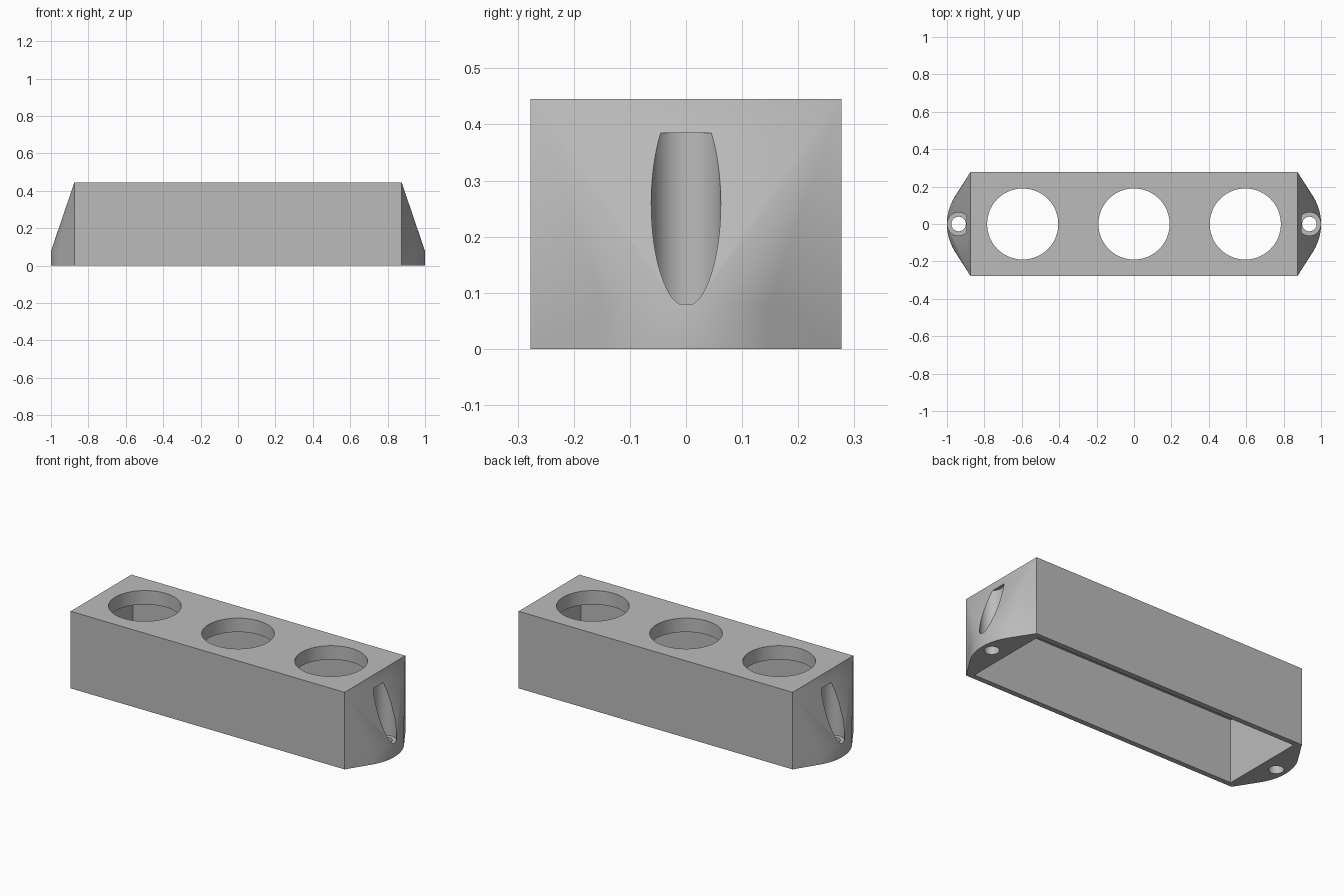
import bpy, bmesh
from math import radians, sin, cos, asin, acos, atan2, hypot

default = bpy.data.objects.get("Cube")
if default:
    bpy.data.objects.remove(default, do_unlink=True)

HX, HY, H = 0.875, 0.277, 0.445      # half length of the box, half width, height
FOOT_Z, WALL, ROOF = 0.077, 0.03, 0.08
SCREW_X = 0.938

grey = bpy.data.materials.new("plain grey")
grey.use_nodes = True
colour = (0.5, 0.5, 0.5, 1)
grey.diffuse_color = colour
grey.node_tree.nodes["Principled BSDF"].inputs["Base Color"].default_value = colour


def make_object(name, bm):
    mesh = bpy.data.meshes.new(name)
    bmesh.ops.recalc_face_normals(bm, faces=bm.faces)
    bm.to_mesh(mesh)
    bm.free()
    mesh.materials.append(grey)
    obj = bpy.data.objects.new(name, mesh)
    bpy.context.collection.objects.link(obj)
    return obj


def box(name, hx, hy, z0, z1):
    bm = bmesh.new()
    bmesh.ops.create_cube(bm, size=1)
    for v in bm.verts:
        v.co = (v.co.x * 2 * hx, v.co.y * 2 * hy, z0 + (v.co.z + 0.5) * (z1 - z0))
    return make_object(name, bm)


def cylinder(name, x, radius, z0, z1, sides=64):
    bm = bmesh.new()
    bmesh.ops.create_cone(bm, cap_ends=True, segments=sides, radius1=radius,
                          radius2=radius, depth=z1 - z0)
    bmesh.ops.translate(bm, verts=bm.verts, vec=(x, 0, (z0 + z1) / 2))
    return make_object(name, bm)


# Housing: box hulled with a low rounded foot at each end
bm = bmesh.new()
for side in (-1, 1):
    for y in (-HY, HY):
        for z in (0, H):
            bm.verts.new((side * HX, y, z))
    radius = HY
    centre = 1 - radius
    reach = HX - centre
    # Arc runs between the points tangent to the box corners
    limit = atan2(HY, reach) - acos(radius / hypot(reach, HY))
    steps = 40
    for i in range(steps + 1):
        a = limit * (2 * i / steps - 1)
        for z in (0, FOOT_Z):
            bm.verts.new((side * (centre + radius * cos(a)), radius * sin(a), z))
bmesh.ops.convex_hull(bm, input=bm.verts)
bmesh.ops.dissolve_limit(bm, angle_limit=radians(0.1), verts=bm.verts, edges=bm.edges)
housing = make_object("housing", bm)

# Cutters: open-bottomed cavity, three round openings, screw recesses and holes
cutters = [box("cavity_cutter", HX - WALL, HY - WALL, -0.1, H - ROOF)]
for x in (-0.595, 0, 0.595):
    cutters.append(cylinder("opening_cutter", x, 0.19, H - ROOF - 0.05, H + 0.1, 96))
for side in (-1, 1):
    cutters.append(cylinder("recess_cutter", side * SCREW_X, 0.062, 0.08, 0.385))
    cutters.append(cylinder("screw_hole_cutter", side * SCREW_X, 0.039, -0.1, 0.2))

bpy.context.view_layer.objects.active = housing
for cutter in cutters:
    cutter.hide_render = True
    mod = housing.modifiers.new("cut", "BOOLEAN")
    mod.operation = "DIFFERENCE"
    mod.solver = "EXACT"
    mod.object = cutter
    bpy.ops.object.modifier_apply(modifier=mod.name)
for cutter in cutters:
    bpy.data.objects.remove(cutter, do_unlink=True)

bpy.ops.object.select_all(action="DESELECT")
housing.select_set(True)
bpy.ops.object.shade_smooth_by_angle(angle=radians(30))
